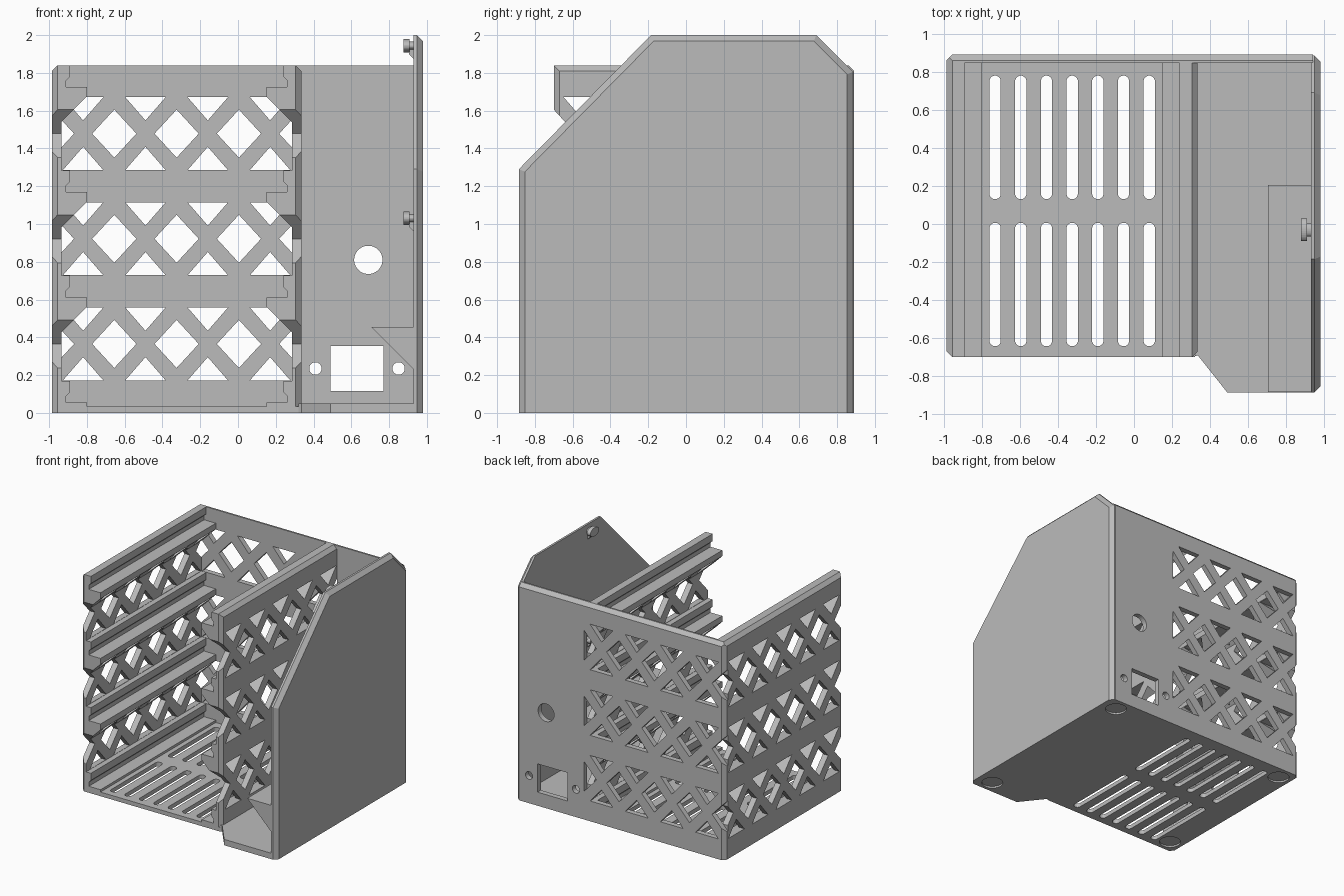
import bpy, bmesh
from math import sin, cos, pi
from mathutils import Vector

cube = bpy.data.objects.get("Cube")
if cube:
    bpy.data.objects.remove(cube)

GREY = (0.5, 0.5, 0.5, 1)
plastic = bpy.data.materials.new("grey plastic")
plastic.use_nodes = True
plastic.diffuse_color = GREY
plastic.node_tree.nodes["Principled BSDF"].inputs["Base Color"].default_value = GREY


def prisms(name, outlines, axis, lo, hi):
    """Extrude flat outlines along an axis into one object."""
    def place(p, t):
        a, b = p
        return {"x": (t, a, b), "y": (a, t, b), "z": (a, b, t)}[axis]
    bm = bmesh.new()
    for pts in outlines:
        low = [bm.verts.new(place(p, lo)) for p in pts]
        high = [bm.verts.new(place(p, hi)) for p in pts]
        bm.faces.new(low)
        bm.faces.new(high)
        for i in range(len(pts)):
            j = (i + 1) % len(pts)
            bm.faces.new((low[i], low[j], high[j], high[i]))
    bmesh.ops.recalc_face_normals(bm, faces=bm.faces)
    mesh = bpy.data.meshes.new(name)
    bm.to_mesh(mesh)
    bm.free()
    mesh.materials.append(plastic)
    obj = bpy.data.objects.new(name, mesh)
    bpy.context.collection.objects.link(obj)
    return obj


def chamfer(obj, point, normal):
    """Slice a corner off and close the cut."""
    bm = bmesh.new()
    bm.from_mesh(obj.data)
    geom = bm.verts[:] + bm.edges[:] + bm.faces[:]
    bmesh.ops.bisect_plane(bm, geom=geom, dist=1e-5, plane_co=point,
                           plane_no=Vector(normal).normalized(), clear_outer=True)
    bmesh.ops.holes_fill(bm, edges=[e for e in bm.edges if e.is_boundary], sides=0)
    bmesh.ops.recalc_face_normals(bm, faces=bm.faces)
    bm.to_mesh(obj.data)
    bm.free()


def cut(obj, outlines, axis, lo, hi):
    """Cut prisms through an object."""
    cutter = prisms("cutter", outlines, axis, lo, hi)
    cutter.hide_render = True
    mod = obj.modifiers.new("cut", "BOOLEAN")
    mod.operation = "DIFFERENCE"
    mod.solver = "EXACT"
    mod.object = cutter
    bpy.context.view_layer.objects.active = obj
    bpy.ops.object.modifier_apply(modifier=mod.name)
    bpy.data.objects.remove(cutter)


def oval(cx, cy, rx, ry, n=32, stretch=0):
    """Ellipse, or a slot when stretched along the second axis."""
    pts = []
    for i in range(n):
        a = 2 * pi * (i + 0.5) / n
        pts.append((cx + rx * cos(a), cy + ry * sin(a) + (stretch if sin(a) > 0 else -stretch)))
    return pts


def rect(x0, x1, y0, y1):
    return [(x0, y0), (x1, y0), (x1, y1), (x0, y1)]


PITCH = 0.5567
ROWS = [0.365 + PITCH * k for k in range(3)]


def lattice(start, step, count, clip=None):
    """Diamonds with triangles between them, in three rows."""
    w, h, half = 0.117, 0.127, 0.193
    out = []
    for z in ROWS:
        for k in range(count + 1):
            c = start + k * step
            diamond = [(c, z - h), (c + w, z), (c, z + h), (c - w, z)]
            if clip and c > clip - w:
                diamond.pop(1)
            out.append(diamond)
            if k < count:
                m = c + step / 2
                for s in (-1, 1):
                    out.append([(m - 0.107, z + s * half), (m + 0.107, z + s * half),
                                (m, z + s * 0.07)])
    return out


# Lattice side walls with slide rails, as one profile and its mirror image
LEFT, RIGHT, MID = -0.985, 0.335, -0.325
profile = [(LEFT, 0.02), (LEFT, 1.81), (-0.955, 1.84)]
for k in range(4):
    t = 1.84 - PITCH * k
    if k:
        profile.append((-0.935, t))
    profile += [(-0.89, t), (-0.89, t - 0.06), (-0.91, t - 0.08), (-0.91, t - 0.115),
                (-0.8, t - 0.115)]
    if k < 3:
        profile += [(-0.8, t - 0.165), (-0.935, t - 0.30)]
profile.append((-0.8, 0.02))

for name, side in (("outer_rail_wall", 1), ("inner_rail_wall", -1)):
    pts = [(MID + side * (x - MID), z) for x, z in profile]
    wall = prisms(name, [pts], "y", -0.70, 0.846)
    edge = LEFT if side > 0 else RIGHT
    chamfer(wall, (edge, -0.67, 0), (-side, -1, 0))
    a, b = sorted((edge - side * 0.1, edge + side * 0.25))
    cut(wall, lattice(-0.70, 0.318, 5), "x", a, b)

# Back wall with lattice, cable hole and power inlet
back = prisms("back_wall", [rect(LEFT, 0.94, 0.02, 1.84)], "y", 0.845, 0.89)
chamfer(back, (LEFT, 0.86, 0), (-1, 1, 0))
chamfer(back, (0, 0.86, 1.84), (0, 1, 1))
chamfer(back, (LEFT, 0, 1.81), (-1, 0, 1))
cut(back, lattice(LEFT, 0.33, 4, RIGHT), "y", 0.8, 0.95)
cut(back, [oval(0.69, 0.81, 0.075, 0.075), rect(0.49, 0.77, 0.115, 0.355),
           oval(0.41, 0.235, 0.033, 0.033, 24), oval(0.85, 0.235, 0.033, 0.033, 24)],
    "y", 0.8, 0.95)

# Floor with vent slots and shallow foot recesses
floor = prisms("bay_floor", [[(-0.955, -0.70), (0.32, -0.70), (0.32, 0.89), (-0.955, 0.89),
                              (LEFT, 0.86), (LEFT, -0.67)]], "z", 0, 0.035)
slots = [oval(-0.73 + 0.135 * k, y, 0.03, 0.03, 16, 0.295)
         for k in range(7) for y in (-0.318, 0.455)]
cut(floor, slots, "z", -0.1, 0.1)
side_floor = prisms("side_floor", [[(0.32, -0.695), (0.335, -0.69), (0.49, -0.885),
                                    (0.94, -0.885), (0.94, 0.89), (0.32, 0.89)]], "z", 0, 0.05)
cut(floor, [oval(-0.87, y, 0.085, 0.085) for y in (-0.585, 0.775)], "z", -0.1, 0.015)
cut(side_floor, [oval(0.84, y, 0.085, 0.085) for y in (-0.775, 0.775)], "z", -0.1, 0.015)

# Tall side panel with chamfered outer rim
outline = [(-0.885, 0), (-0.885, 1.29), (-0.185, 2.0), (0.69, 2.0), (0.885, 1.805), (0.885, 0)]
panel = prisms("side_panel", [outline], "x", 0.93, 0.98)
for (y0, z0), (y1, z1) in zip(outline, outline[1:]):
    n = Vector((0, z0 - z1, y1 - y0)).normalized()
    chamfer(panel, (0.948, y0, z0), Vector((1, 0, 0)) + n)

# Sloped bracket inside the side panel
prisms("panel_bracket", [[(0.705, 0.455), (0.935, 0.455), (0.935, 0.225)]], "y", -0.883, 0.205)

# Mounting studs on the inside of the panel
for label, z in (("upper", 1.943), ("lower", 1.03)):
    prisms(label + "_stud_head", [oval(-0.03, z, 0.06, 0.036)], "x", 0.877, 0.908)
    prisms(label + "_stud_stem", [oval(-0.03, z, 0.035, 0.022)], "x", 0.905, 0.935)
    prisms(label + "_stud_rib", [[(0.905, z - 0.02), (0.935, z - 0.02), (0.935, z - 0.075),
                                  (0.905, z - 0.045)]], "y", -0.055, -0.005)
